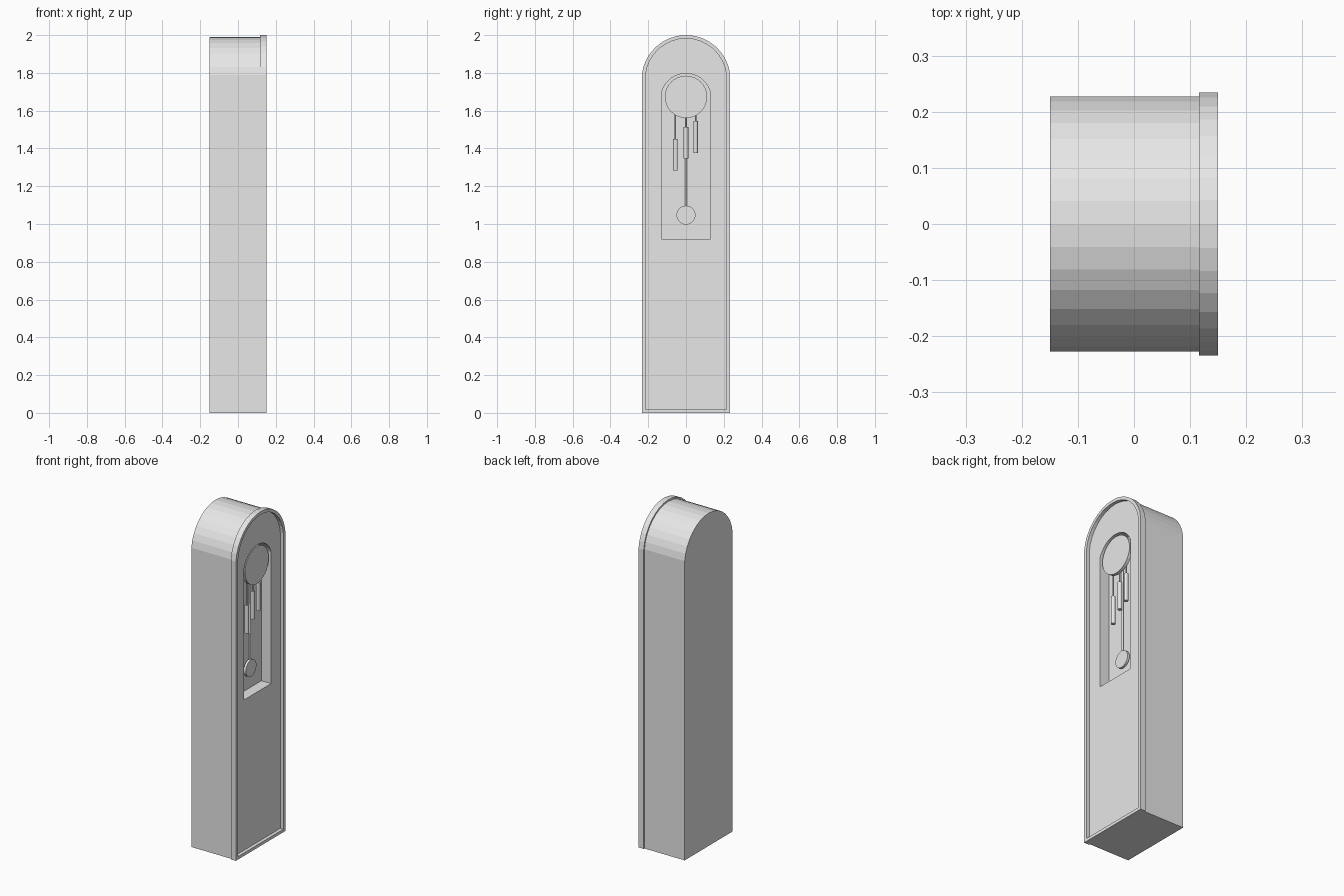
import bpy, bmesh, math
from mathutils import Matrix

cube = bpy.data.objects.get("Cube")
if cube:
    bpy.data.objects.remove(cube)

grey = bpy.data.materials.new("light_grey")
grey.use_nodes = True
grey.diffuse_color = (0.8, 0.8, 0.8, 1)
grey.node_tree.nodes["Principled BSDF"].inputs["Base Color"].default_value = (0.8, 0.8, 0.8, 1)


def finish(name, bm):
    bmesh.ops.recalc_face_normals(bm, faces=bm.faces)
    mesh = bpy.data.meshes.new(name)
    bm.to_mesh(mesh)
    bm.free()
    mesh.materials.append(grey)
    obj = bpy.data.objects.new(name, mesh)
    bpy.context.collection.objects.link(obj)
    return obj


def arch(half, bottom, shoulder, top, steps=16):
    """Outline (y, z): straight sides closed by a circular arc."""
    rise = top - shoulder
    radius = (half ** 2 + rise ** 2) / (2 * rise)
    sweep = math.asin(half / radius)
    angles = [sweep * (1 - 2 * i / steps) for i in range(steps + 1)]
    arc = [(radius * math.sin(a), top - radius + radius * math.cos(a)) for a in angles]
    return [(-half, bottom), (half, bottom)] + arc


def loft(name, sections, ring=False):
    """Bridge outlines placed at successive x; cap the ends or close into a ring."""
    bm = bmesh.new()
    loops = [[bm.verts.new((x, y, z)) for y, z in outline] for x, outline in sections]
    pairs = list(zip(loops, loops[1:]))
    if ring:
        pairs.append((loops[-1], loops[0]))
    else:
        bm.faces.new(loops[0])
        bm.faces.new(loops[-1])
    for a, b in pairs:
        for i in range(len(a)):
            j = (i + 1) % len(a)
            bm.faces.new((a[i], a[j], b[j], b[i]))
    return finish(name, bm)


def cylinder(name, radius, length, centre, axis="Z", sides=16):
    bm = bmesh.new()
    turn = Matrix.Rotation(math.pi / 2, 4, "Y") if axis == "X" else Matrix()
    bmesh.ops.create_cone(bm, cap_ends=True, segments=sides, radius1=radius, radius2=radius,
                          depth=length, matrix=Matrix.Translation(centre) @ turn)
    return finish(name, bm)


# Case with the arched window recess
body = arch(0.227, 0, 1.79, 1.99)
window = arch(0.127, 0.917, 1.705, 1.797)
loft("case", [(-0.15, body), (0.13, body), (0.13, window), (0.066, window)])

# Raised frame around the front
outer = arch(0.234, 0, 1.79, 2.0)
inner = arch(0.214, 0.018, 1.79, 1.982)
loft("front_frame", [(0.116, outer), (0.15, outer), (0.15, inner), (0.116, inner)], ring=True)

# Dial
cylinder("dial", 0.112, 0.02, (0.115, 0, 1.673), "X", 32)

# Pendulum
cylinder("pendulum_rod", 0.006, 0.52, (0.08, 0, 1.34), sides=12)
cylinder("pendulum_bob", 0.05, 0.014, (0.08, 0, 1.047), "X", 32)

# Hanging weights with their cords
for side, y, top in (("right", -0.056, 1.45), ("middle", 0, 1.513), ("left", 0.051, 1.544)):
    cylinder(side + "_weight", 0.012, 0.167, (0.098, y, top - 0.0835))
    cylinder(side + "_cord", 0.004, 1.62 - top, (0.098, y, (1.62 + top) / 2), sides=8)
